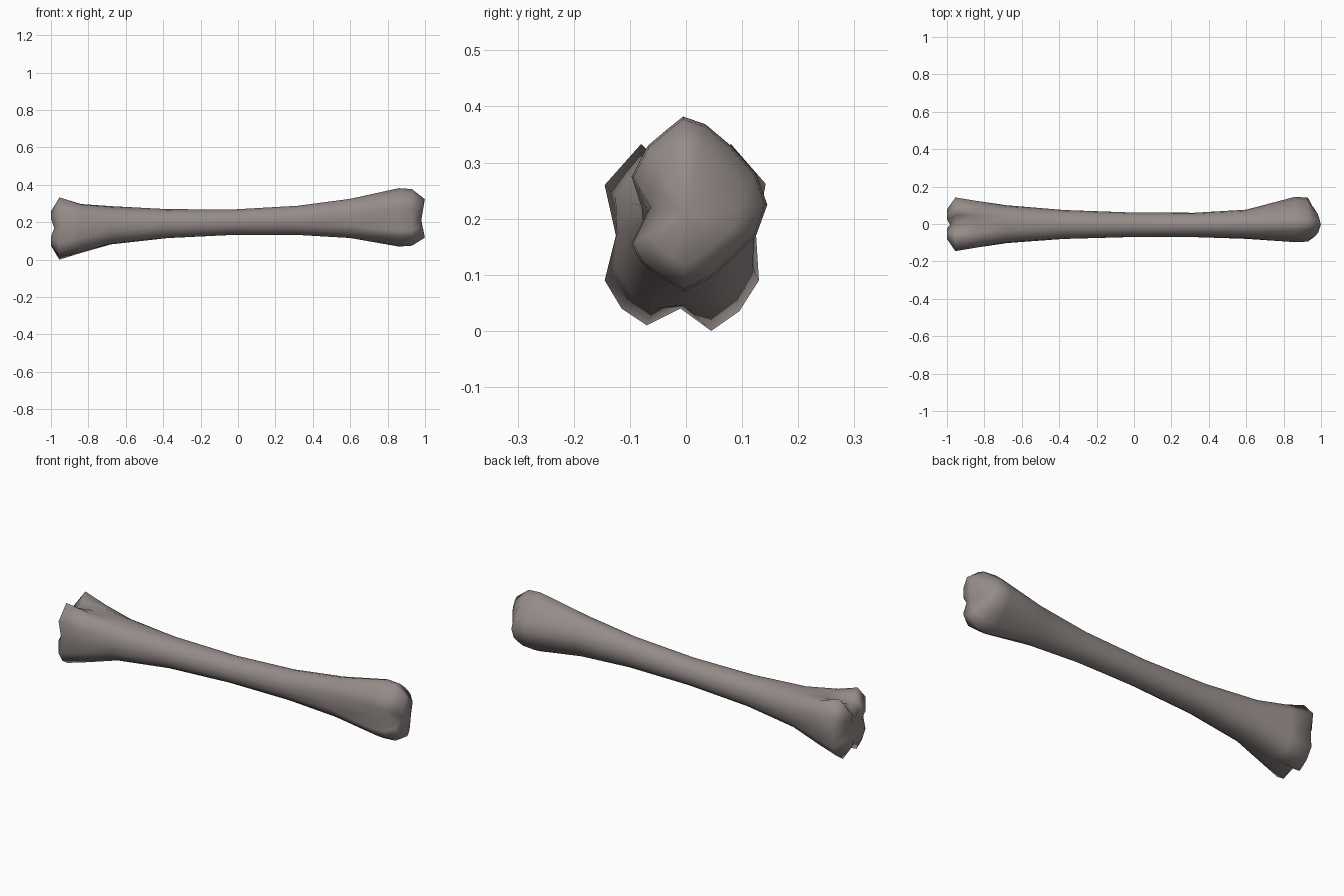
import bpy, bmesh, math
from mathutils import Vector

if "Cube" in bpy.data.objects:
    bpy.data.objects.remove(bpy.data.objects["Cube"])

N = 16
# (y, z) outlines of the two knobbly ends, from the top towards +y
RIGHT = [(-.005, .382), (.035, .368), (.08, .33), (.125, .28), (.145, .225), (.125, .17),
         (.09, .135), (.045, .095), (-.003, .07), (-.045, .095), (-.08, .122), (-.097, .155),
         (-.065, .22), (-.097, .275), (-.068, .33), (-.035, .358)]
LEFT = [(0, .275), (.045, .30), (.08, .333), (.142, .262), (.125, .17), (.13, .09),
        (.095, .035), (.045, 0), (-.01, .04), (-.07, .01), (-.115, .04), (-.145, .09),
        (-.125, .17), (-.145, .26), (-.08, .333), (-.045, .30)]


def oval(y0, y1, z0, z1):
    cy, cz, ry, rz = (y0 + y1) / 2, (z0 + z1) / 2, (y1 - y0) / 2, (z1 - z0) / 2
    return [(cy + ry * math.sin(math.tau * i / N), cz + rz * math.cos(math.tau * i / N))
            for i in range(N)]


def mix(a, b, t):
    return [tuple(p + (q - p) * t for p, q in zip(u, v)) for u, v in zip(a, b)]


def scaled(r, s, cy, cz):
    return [(cy + (y - cy) * s, cz + (z - cz) * s) for y, z in r]


def at(x, r):
    return [Vector((x, y, z)) for y, z in r]


# Shaft ovals
l_neck = oval(-.10, .098, .085, .287)
r_neck = oval(-.08, .073, .118, .322)

# Rounded caps: the lobes reach furthest, the waist and centre are dished
l_cap = at(-1, scaled(LEFT, .55, 0, .165))
for i in (0, 4, 8, 12):
    l_cap[i].x = -.982
r_cap = at(1, scaled(RIGHT, .66, 0, .21))
for v in r_cap:
    v.x = 1 - .32 * abs(v.y) - .02 * max(0, 1 - abs(v.z - .21) / .08)

rings = [
    l_cap,
    at(-.955, LEFT),
    at(-.84, mix(oval(-.122, .12, .05, .305), LEFT, .4)),
    at(-.68, mix(l_neck, LEFT, .08)),
    at(-.38, oval(-.08, .075, .115, .27)),
    at(-.03, oval(-.07, .062, .132, .268)),
    at(.32, oval(-.07, .06, .132, .288)),
    at(.60, mix(r_neck, RIGHT, .05)),
    at(.86, RIGHT),
    at(.93, scaled(RIGHT, .97, 0, .22)),
    r_cap,
]

bm = bmesh.new()
vr = [[bm.verts.new(p) for p in r] for r in rings]
for a, b in zip(vr, vr[1:]):
    for i in range(N):
        j = (i + 1) % N
        bm.faces.new((a[i], a[j], b[j], b[i]))
for ring, c in ((vr[0], (-.972, 0, .165)), (vr[-1], (.98, 0, .21))):
    hub = bm.verts.new(c)
    for i in range(N):
        bm.faces.new((ring[i], ring[(i + 1) % N], hub))
bmesh.ops.recalc_face_normals(bm, faces=bm.faces)
for f in bm.faces:
    f.smooth = True

mesh = bpy.data.meshes.new("bone")
bm.to_mesh(mesh)
bm.free()
mat = bpy.data.materials.new("grey brown bone")
mat.diffuse_color = (.30, .262, .25, 1)
mat.use_nodes = True
mat.node_tree.nodes["Principled BSDF"].inputs["Base Color"].default_value = mat.diffuse_color
mesh.materials.append(mat)
bone = bpy.data.objects.new("bone", mesh)
bpy.context.collection.objects.link(bone)
